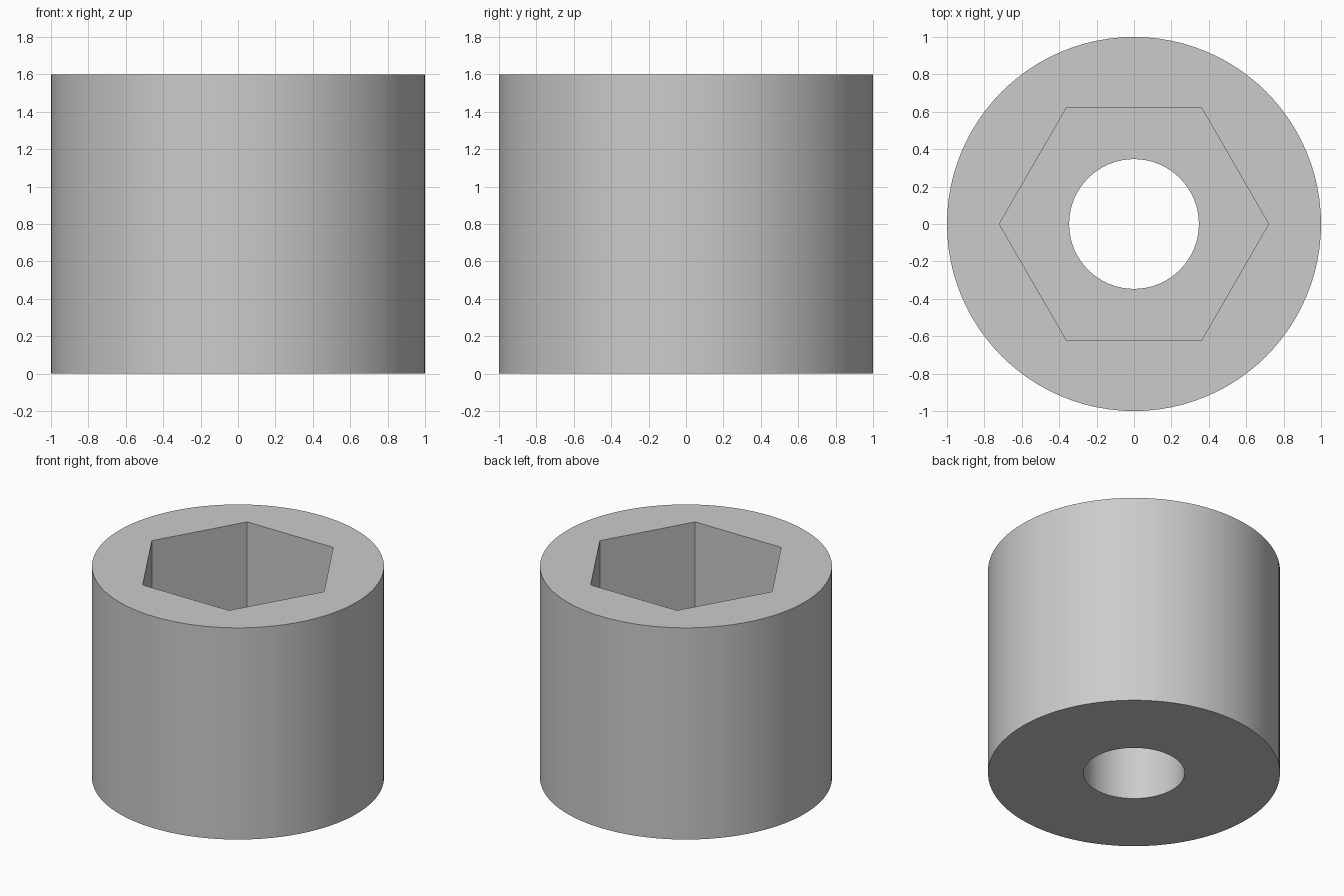
import bpy
import math

default = bpy.data.objects.get("Cube")
if default:
    bpy.data.objects.remove(default, do_unlink=True)

# Single grey colour
grey = bpy.data.materials.new("plain_grey")
grey.use_nodes = True
colour = (0.6, 0.6, 0.6, 1)
grey.diffuse_color = colour
grey.node_tree.nodes["Principled BSDF"].inputs["Base Color"].default_value = colour

HEIGHT = 1.6
SOCKET_FLOOR = 0.6


def prism(name, sides, radius, bottom, top, turn=0.0):
    """Upright prism or cylinder between two heights."""
    bpy.ops.mesh.primitive_cylinder_add(
        vertices=sides, radius=radius, depth=top - bottom,
        location=(0, 0, (bottom + top) / 2), rotation=(0, 0, turn))
    obj = bpy.context.object
    obj.name = name
    obj.data.materials.append(grey)
    bpy.ops.object.transform_apply(location=True, rotation=True, scale=True)
    return obj


# Round outer body
body = prism("round_body", 96, 1.0, 0, HEIGHT)

# Hexagonal socket from the top, round bore through the floor
cutters = [
    prism("hex_socket_cutter", 6, 0.72, SOCKET_FLOOR, HEIGHT + 0.4, math.radians(30)),
    prism("bore_cutter", 64, 0.347, -0.4, SOCKET_FLOOR + 0.4),
]

bpy.ops.object.select_all(action="DESELECT")
body.select_set(True)
bpy.context.view_layer.objects.active = body
for cutter in cutters:
    cutter.hide_render = True
    cut = body.modifiers.new(cutter.name, "BOOLEAN")
    cut.operation = "DIFFERENCE"
    cut.solver = "EXACT"
    cut.object = cutter
    bpy.ops.object.modifier_apply(modifier=cut.name)
for cutter in cutters:
    bpy.data.objects.remove(cutter, do_unlink=True)

# Smooth walls, sharp rims and socket corners
bpy.ops.object.shade_smooth_by_angle(angle=math.radians(30))
